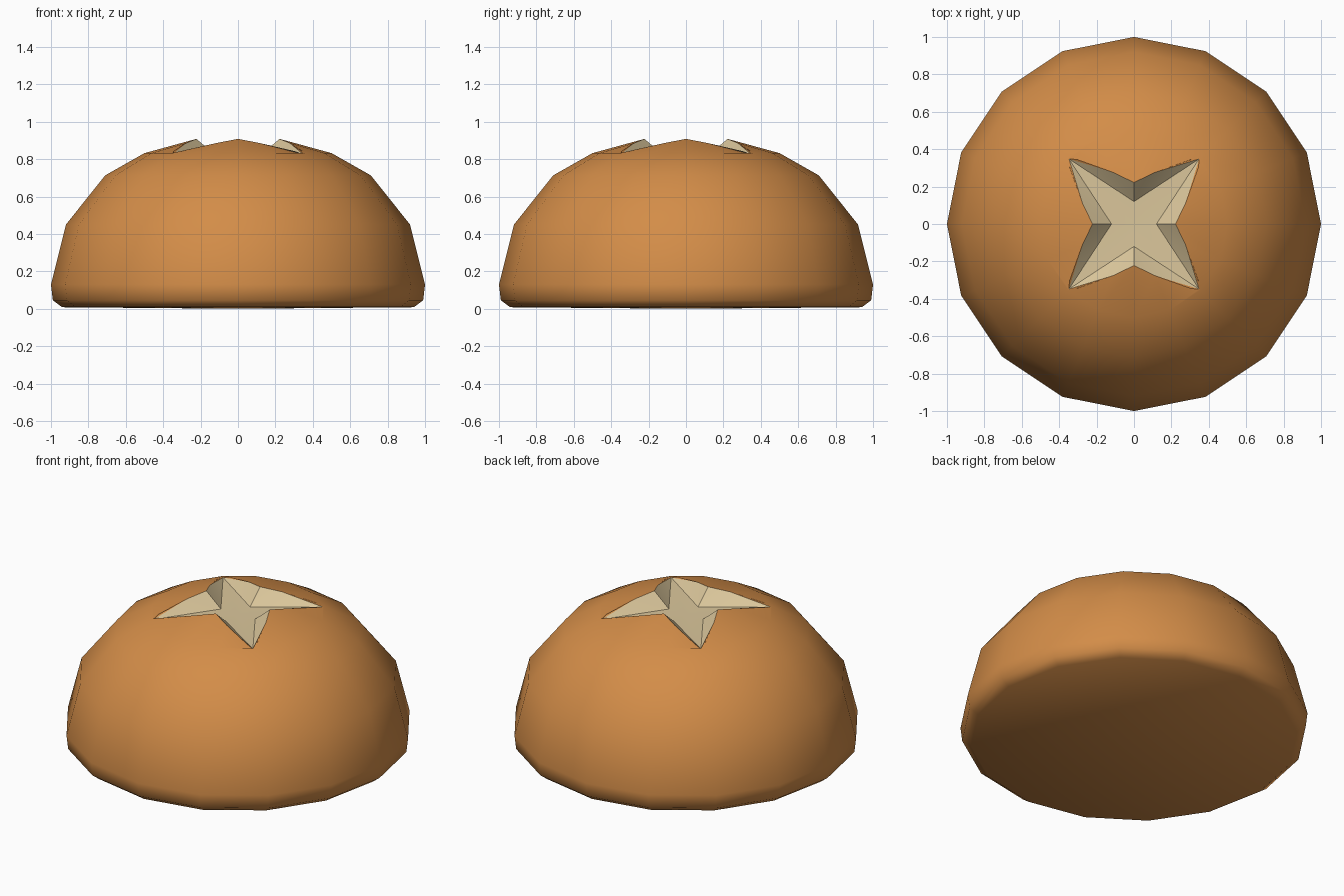
import bpy, math

if "Cube" in bpy.data.objects:
    bpy.data.objects.remove(bpy.data.objects["Cube"])


def material(name, rgb):
    m = bpy.data.materials.new(name)
    m.diffuse_color = (*rgb, 1)
    m.use_nodes = True
    m.node_tree.nodes["Principled BSDF"].inputs["Base Color"].default_value = m.diffuse_color
    return m


def make_object(name, verts, faces, mat, angle):
    mesh = bpy.data.meshes.new(name)
    mesh.from_pydata(verts, [], faces)
    mesh.materials.append(mat)
    obj = bpy.data.objects.new(name, mesh)
    bpy.context.collection.objects.link(obj)
    bpy.ops.object.select_all(action='DESELECT')
    obj.select_set(True)
    bpy.context.view_layer.objects.active = obj
    bpy.ops.object.shade_smooth_by_angle(angle=math.radians(angle))
    return obj


def polar(r, deg, z):
    a = math.radians(deg)
    return (r * math.cos(a), r * math.sin(a), z)


crust = material("brown crust", (0.65, 0.265, 0.065))
crumb = material("cream crumb", (0.71, 0.57, 0.33))

# Star-shaped rim of the cut: (angle, radius, height), blunt tips on the diagonals
quarter = [(0, 0.222, 0.908), (22.5, 0.300, 0.886), (41.5, 0.461, 0.842),
           (45, 0.492, 0.826), (48.5, 0.461, 0.842), (67.5, 0.300, 0.886)]
rim = [polar(r, a + 90 * q, z) for q in range(4) for a, r, z in quarter]
R = len(rim)

# Crust: 16-sided lathed rings, domed up to the rim of the cut
SIDES = 16
profile = [(0.94, 0.008), (0.99, 0.045), (1.0, 0.13), (0.92, 0.45),
           (0.71, 0.713), (0.50, 0.832)]
verts = list(rim)
for r, z in profile:
    verts += [polar(r, 360 * i / SIDES, z) for i in range(SIDES)]
verts.append((0, 0, 0))
faces = []


def ring(k, i):
    return R + k * SIDES + i % SIDES


for i in range(SIDES):
    faces.append((len(verts) - 1, ring(0, i + 1), ring(0, i)))
    for k in range(len(profile) - 1):
        faces.append((ring(k, i), ring(k, i + 1), ring(k + 1, i + 1), ring(k + 1, i)))
# Join the top ring to the star rim
spans = [(0, 1), (1, 2, 3), (3, 4, 5), (5, 6)]
top = len(profile) - 1
for i in range(SIDES):
    inner = [(j + 6 * (i // 4)) % R for j in spans[i % 4]]
    a, b = ring(top, i), ring(top, i + 1)
    faces.append((a, b, inner[-1], inner[0]))
    if len(inner) == 3:
        faces.append((inner[0], inner[2], inner[1]))
make_object("bun_crust", verts, faces, crust, 60)

# Cross cut: walls sloping from the rim to a shallow floor
cut = list(rim) + [polar(0.12, 90 * q, 0.82) for q in range(4)] + [(0, 0, 0.818)]
cut_faces = []
for q in range(4):
    s, f, g, c = 6 * q, R + q, R + (q + 1) % 4, R + 4
    e = (s + 6) % R
    for j in range(3):
        cut_faces.append((f, s + j, s + j + 1))
    for a, b in ((s + 3, s + 4), (s + 4, s + 5), (s + 5, e)):
        cut_faces.append((g, a, b))
    cut_faces += [(c, f, s + 3), (c, s + 3, g)]
make_object("cross_cut", cut, cut_faces, crumb, 30)
